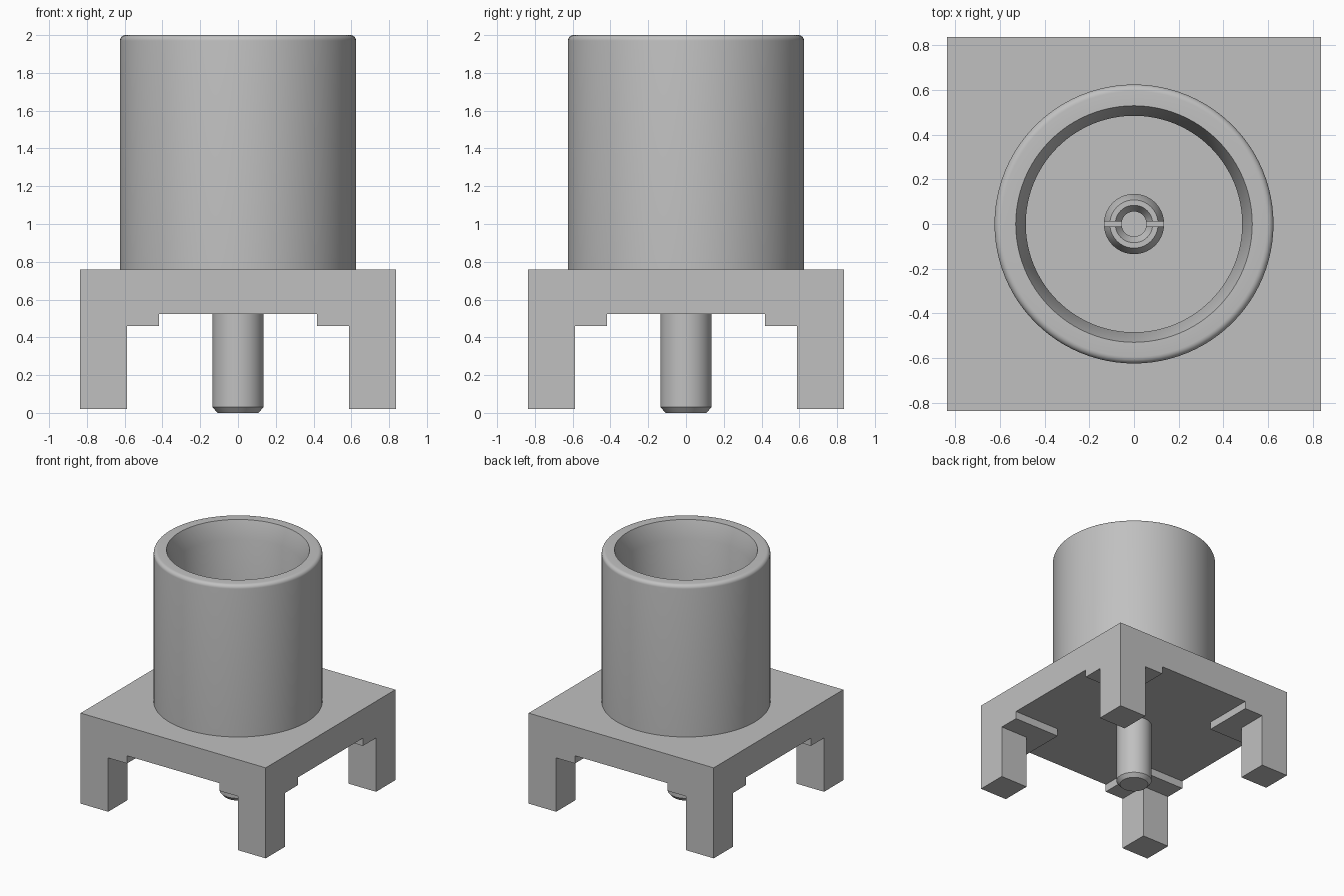
import bpy, bmesh, math

cube = bpy.data.objects.get("Cube")
if cube:
    bpy.data.objects.remove(cube)

metal = bpy.data.materials.new("plain_grey")
metal.use_nodes = True
grey = (0.53, 0.53, 0.53, 1)
metal.diffuse_color = grey
metal.node_tree.nodes["Principled BSDF"].inputs["Base Color"].default_value = grey


def finish(bm, name, smooth=False):
    bmesh.ops.recalc_face_normals(bm, faces=bm.faces)
    mesh = bpy.data.meshes.new(name)
    bm.to_mesh(mesh)
    bm.free()
    mesh.materials.append(metal)
    obj = bpy.data.objects.new(name, mesh)
    bpy.context.collection.objects.link(obj)
    if smooth:
        bpy.ops.object.select_all(action='DESELECT')
        obj.select_set(True)
        bpy.context.view_layer.objects.active = obj
        bpy.ops.object.shade_smooth_by_angle(angle=math.radians(25))
    return obj


def revolve(name, profile, steps=96):
    """Spin a (radius, height) profile about the z axis."""
    bm = bmesh.new()
    verts = [bm.verts.new((r, 0, z)) for r, z in profile]
    edges = [bm.edges.new(pair) for pair in zip(verts, verts[1:])]
    bmesh.ops.spin(bm, geom=verts + edges, cent=(0, 0, 0), axis=(0, 0, 1),
                   angle=math.tau, steps=steps)
    bmesh.ops.remove_doubles(bm, verts=bm.verts, dist=1e-4)
    return finish(bm, name, True)


# Base: slab with stepped pads and square legs drawn down at the corners
HALF, LEG, PAD = 0.837, 0.588, 0.418
TOP, UNDER, PAD_Z, FOOT = 0.76, 0.523, 0.46, 0.02


def pull_down(bm, faces, depth):
    out = bmesh.ops.extrude_face_region(bm, geom=faces)["geom"]
    moved = [v for v in out if isinstance(v, bmesh.types.BMVert)]
    bmesh.ops.translate(bm, verts=moved, vec=(0, 0, -depth))
    return [f for f in out if isinstance(f, bmesh.types.BMFace)]


def corner(faces, inner):
    centres = [(f, f.calc_center_median()) for f in faces]
    return [f for f, c in centres if min(abs(c.x), abs(c.y)) > inner]


bm = bmesh.new()
cuts = [-HALF, -LEG, -PAD, PAD, LEG, HALF]
grid = [[bm.verts.new((x, y, TOP)) for x in cuts] for y in cuts]
for lower, upper in zip(grid, grid[1:]):
    for i in range(len(cuts) - 1):
        bm.faces.new((lower[i], lower[i + 1], upper[i + 1], upper[i]))
under = pull_down(bm, list(bm.faces), TOP - UNDER)
pads = pull_down(bm, corner(under, PAD), UNDER - PAD_Z)
pull_down(bm, corner(pads, LEG), PAD_Z - FOOT)
bmesh.ops.recalc_face_normals(bm, faces=bm.faces)
bmesh.ops.dissolve_limit(bm, angle_limit=0.01, verts=bm.verts, edges=bm.edges)
finish(bm, "base")

# Barrel: rounded outer rim, tapered mouth, straight bore and closed floor
R, FILLET, FLOOR = 0.625, 0.03, 0.8
rim = [(R - FILLET + FILLET * math.cos(a), 2 - FILLET + FILLET * math.sin(a))
       for a in (math.radians(15 * i) for i in range(7))]
revolve("barrel", [(R, TOP)] + rim +
        [(0.53, 2), (0.485, 1.86), (0.485, FLOOR), (0, FLOOR)])

# Insulator: thin disc around the contact
revolve("insulator", [(0.258, FLOOR - 0.01), (0.258, FLOOR + 0.004), (0, FLOOR + 0.004)])

# Contact: hollow socket with a tapered tip, split across by a slot
TIP = 1.5
contact = revolve("contact", [
    (0, FLOOR - 0.02), (0.135, FLOOR - 0.02), (0.135, TIP - 0.06), (0.108, TIP),
    (0.084, TIP), (0.056, TIP - 0.05), (0.056, TIP - 0.45), (0, TIP - 0.45)], 64)

bm = bmesh.new()
bmesh.ops.create_cube(bm, size=1)
bmesh.ops.scale(bm, vec=(0.4, 0.022, 0.5), verts=bm.verts)
bmesh.ops.translate(bm, vec=(0, 0, TIP - 0.15), verts=bm.verts)
slot = finish(bm, "slot_cutter")
slot.hide_render = True
slot.hide_viewport = True
cut = contact.modifiers.new("slot", 'BOOLEAN')
cut.operation = 'DIFFERENCE'
cut.solver = 'EXACT'
cut.object = slot

# Pin: solder tail with a chamfered end
revolve("pin", [(0, 0), (0.108, 0), (0.135, 0.03), (0.135, UNDER + 0.02)], 64)
